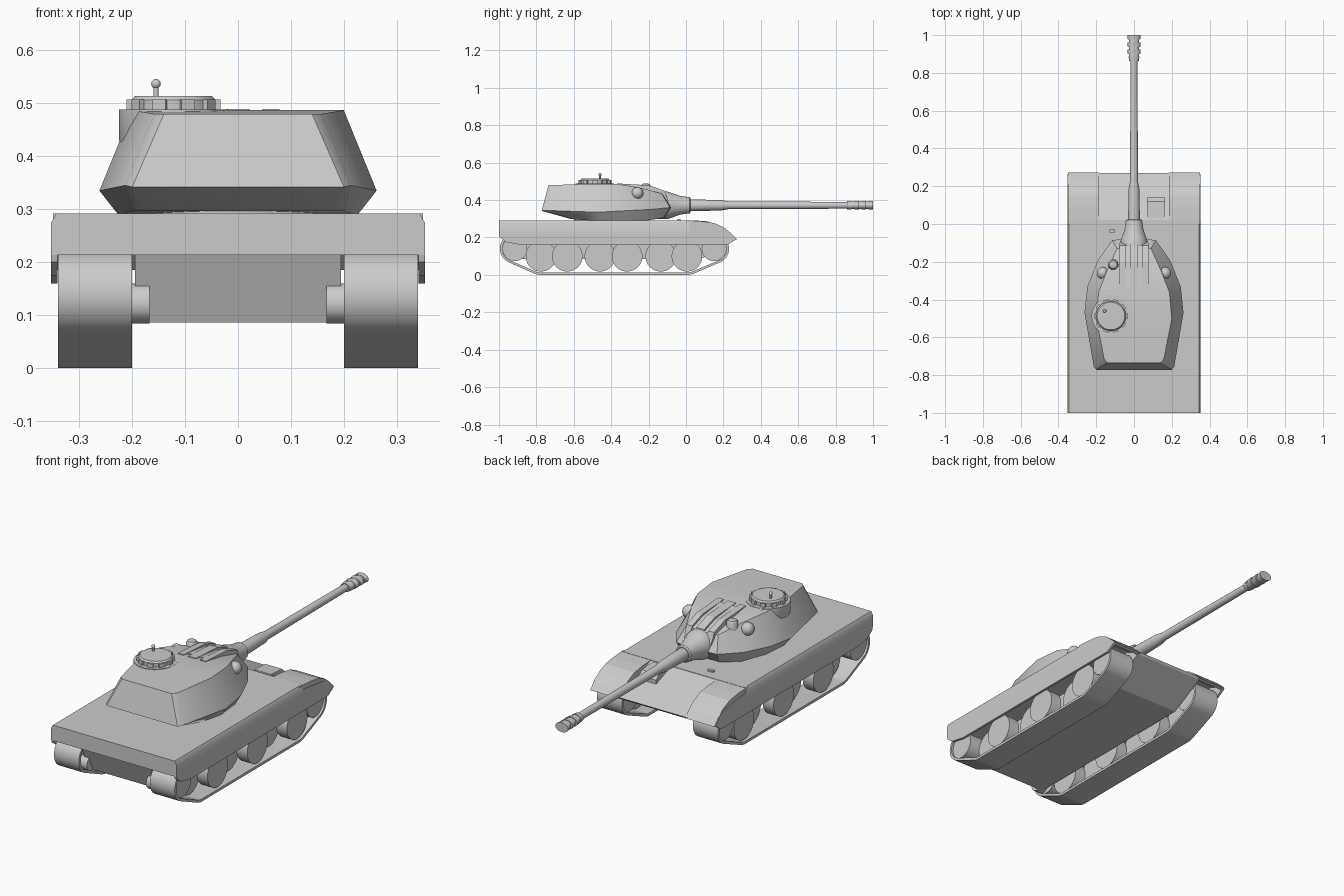
import bpy, bmesh, math
from mathutils import Vector

if "Cube" in bpy.data.objects:
    bpy.data.objects.remove(bpy.data.objects["Cube"])


def finish(name, bm, smooth=False):
    bmesh.ops.remove_doubles(bm, verts=bm.verts, dist=1e-5)
    bmesh.ops.recalc_face_normals(bm, faces=bm.faces)
    me = bpy.data.meshes.new(name)
    bm.to_mesh(me)
    bm.free()
    ob = bpy.data.objects.new(name, me)
    bpy.context.collection.objects.link(ob)
    if smooth:
        bpy.context.view_layer.objects.active = ob
        ob.select_set(True)
        bpy.ops.object.shade_smooth_by_angle(angle=math.radians(35))
        ob.select_set(False)
    return ob


def prism(name, profile, x0, x1, bevel=0):
    """Side (y, z) profile extruded from x0 to x1."""
    bm = bmesh.new()
    a = [bm.verts.new((x0, y, z)) for y, z in profile]
    b = [bm.verts.new((x1, y, z)) for y, z in profile]
    n = len(a)
    bm.faces.new(a)
    bm.faces.new(b)
    for i in range(n):
        bm.faces.new((a[i], a[(i + 1) % n], b[(i + 1) % n], b[i]))
    return finish(name, bm)


def lathe(name, profile, axis, loc, seg=32, stretch=1.0):
    """Revolve (position, radius) pairs about an axis through loc."""
    bm = bmesh.new()
    rings = []
    for p, r in profile:
        ring = []
        for i in range(seg):
            t = 2 * math.pi * (i + 0.5) / seg
            c, s = r * math.cos(t), r * math.sin(t)
            v = {'x': (p, c, s), 'y': (c * stretch, p, s), 'z': (c, s, p)}[axis]
            ring.append(bm.verts.new(Vector(v) + Vector(loc)))
        rings.append(ring)
    for a, b in zip(rings, rings[1:]):
        for i in range(seg):
            j = (i + 1) % seg
            bm.faces.new((a[i], a[j], b[j], b[i]))
    bm.faces.new(rings[0])
    bm.faces.new(rings[-1])
    return finish(name, bm, True)


def ball(name, loc, r):
    bm = bmesh.new()
    bmesh.ops.create_uvsphere(bm, u_segments=20, v_segments=12, radius=r)
    bmesh.ops.translate(bm, verts=bm.verts, vec=loc)
    return finish(name, bm, True)


def symmetric_loft(name, halves):
    """Skin mirrored half-outlines, each running from the rear to the front centre."""
    bm = bmesh.new()
    R = [[bm.verts.new(p) for p in h] for h in halves]
    L = [[bm.verts.new((-x, y, z)) for x, y, z in h] for h in halves]
    n = len(halves[0])
    for k in range(len(halves) - 1):
        for S in (R, L):
            for i in range(n - 1):
                bm.faces.new((S[k][i], S[k][i + 1], S[k + 1][i + 1], S[k + 1][i]))
        bm.faces.new((R[k][0], R[k + 1][0], L[k + 1][0], L[k][0]))
    for k in (0, -1):
        for i in range(n - 1):
            bm.faces.new((R[k][i], R[k][i + 1], L[k][i + 1], L[k][i]))
    return finish(name, bm, True)


# Hull: sponson deck with chamfered edges, and narrower lower body with glacis
deck = symmetric_loft("upper_hull", [
    [(.353, -1, .213), (.353, .02, .213), (0, .02, .213)],
    [(.353, -1, .275), (.353, .02, .275), (0, .02, .275)],
    [(.343, -1, .292), (.343, .02, .292), (0, .02, .292)]])
prism("lower_hull", [(-.985, .22), (-.93, .086), (.08, .086), (.262, .185), (.27, .195),
                     (.02, .29), (-.98, .29)], -.195, .195)
prism("driver_hatch", [(.02, .26), (.03, .292), (.12, .286), (.14, .265), (.14, .22)], .07, .165)
prism("vision_block", [(-.045, .28), (-.045, .3), (-.03, .3), (-.03, .28)], -.13, -.1)

# Running gear
WHEELS = [-.775, -.635, -.46, -.315, -.135, .005]
CIRCLES = [(-.915, .14, .08), (.15, .14, .08)] + [(y, .1, .1) for y in (WHEELS[0], WHEELS[-1])]


def belt(shrink, steps=72):
    """Taut loop around the wheel circles."""
    pts = []
    for i in range(steps):
        t = 2 * math.pi * i / steps
        c, s = math.cos(t), math.sin(t)
        y, z, r = max(CIRCLES, key=lambda q: q[0] * c + q[1] * s + q[2])
        pts.append((y + (r - shrink) * c, z + (r - shrink) * s))
    return pts


for side, m in (("left", -1), ("right", 1)):
    bm = bmesh.new()
    loops = [[bm.verts.new((m * x, y, z)) for y, z in belt(s)]
             for x, s in ((.2, 0), (.34, 0), (.34, .013), (.2, .013))]
    for k in range(4):
        a, b = loops[k], loops[(k + 1) % 4]
        for i in range(len(a)):
            j = (i + 1) % len(a)
            bm.faces.new((a[i], a[j], b[j], b[i]))
    finish(side + "_track", bm, True)
    # Overlapping road wheels alternate between inner and outer rows
    for i, y in enumerate(WHEELS):
        x = .27 if i % 2 else .21
        lathe(side + "_road_wheel", [(m * x, .082), (m * (x + .06), .082)], 'x', (0, y, .1), 40)
    for n, y in (("_sprocket", -.915), ("_idler", .15)):
        lathe(side + n, [(m * .21, .066), (m * .33, .066)], 'x', (0, y, .14), 40)
    lathe(side + "_final_drive", [(m * .167, .038), (m * .22, .038)], 'x', (0, -.94, .122), 24)
    # Side skirt and curved front fender
    prism(side + "_skirt", [(-1, .22), (-.995, .2), (-.96, .175), (-.88, .16), (.22, .16), (.265, .188),
                            (.23, .23), (.18, .25), (.02, .27), (-1, .27)], m * .341, m * .353)
    prism(side + "_fender", [(.0, .292), (.09, .286), (.15, .277), (.2, .255), (.24, .223), (.272, .19),
                             (.255, .185), (.22, .215), (.18, .232), (.0, .232)], m * .185, m * .35)

# Turret: undercut base, wide belt, sloped sides to the roof
symmetric_loft("turret", [
    [(.18, -.62, .3), (.2, -.6, .297), (.225, -.46, .288), (.212, -.33, .288),
     (.165, -.2, .292), (.1, -.12, .305), (0, -.115, .305)],
    [(.2, -.772, .342), (.213, -.755, .345), (.262, -.47, .335), (.247, -.33, .343),
     (.19, -.19, .35), (.115, -.085, .36), (0, -.075, .36)],
    [(.14, -.735, .48), (.158, -.715, .48), (.2, -.5, .487), (.187, -.36, .485),
     (.14, -.24, .465), (.09, -.13, .435), (0, -.115, .432)]])
lathe("turret_ring", [(.285, .2), (.31, .2)], 'z', (0, -.4, 0), 48)

# Roof ridges over the gun
for x, w in ((-.062, .016), (0, .022), (.062, .016)):
    prism("roof_ridge", [(-.1, .41), (-.115, .45), (-.2, .479), (-.37, .489), (-.37, .45)], x - w, x + w)
prism("gun_cover", [(-.09, .39), (-.115, .44), (-.2, .469), (-.34, .487), (-.34, .45)], -.075, .075)

# Cupola with bulge, fairing, periscopes and hatch
CX, CY = -.122, -.487
lathe("cupola_bulge", [(.40, .09), (.43, .103), (.488, .103)], 'z', (CX, CY, 0), 40)
symm = prism("cupola_fairing", [(-.44, .44), (-.44, .488), (-.37, .486), (-.33, .475), (-.33, .44)], -.165, -.12)
lathe("cupola", [(.48, .08), (.506, .08), (.514, .073)], 'z', (CX, CY, 0), 40)
for i in range(10):
    t = 2 * math.pi * i / 10
    bm = bmesh.new()
    bmesh.ops.create_cube(bm, size=1)
    for v in bm.verts:
        v.co = Vector((v.co.x * .018 + .08, v.co.y * .026, v.co.z * .022 + .496))
        x, y = v.co.x, v.co.y
        v.co.x = CX + x * math.cos(t) - y * math.sin(t)
        v.co.y = CY + x * math.sin(t) + y * math.cos(t)
    finish("periscope", bm)
lathe("sight_post", [(.51, .005), (.535, .005)], 'z', (-.155, -.46, 0), 12)
ball("sight_head", (-.155, -.46, .537), .009)

# Rangefinder ears and roof ventilator
for x in (-.165, .165):
    ball("rangefinder_ear", (x, -.26, .437), .032)
lathe("ventilator", [(.43, .027), (.476, .027), (.486, .02), (.489, .008)], 'z', (-.11, -.215, 0), 24)

# Mantlet and gun barrel
GUN = (0, 0, .372)
lathe("mantlet", [(-.15, .074), (-.1, .074), (-.075, .066), (-.03, .05), (.02, .043), (.025, .036)], 'y', GUN)
lathe("barrel", [(0, .032), (.06, .031), (.19, .028), (.225, .021), (.5, .02), (.88, .018), (.99, .018)],
      'y', GUN, 24)

# Muzzle brake: wide baffles on a thin core
for i, y in enumerate((.862, .9, .938, .976)):
    lathe("muzzle_baffle", [(y, .022), (y + .024, .024)], 'y', GUN, 24, 1.5 if i else 1.2)
lathe("muzzle_core", [(.87, .021), (.985, .021)], 'y', GUN, 24, 1.3)
